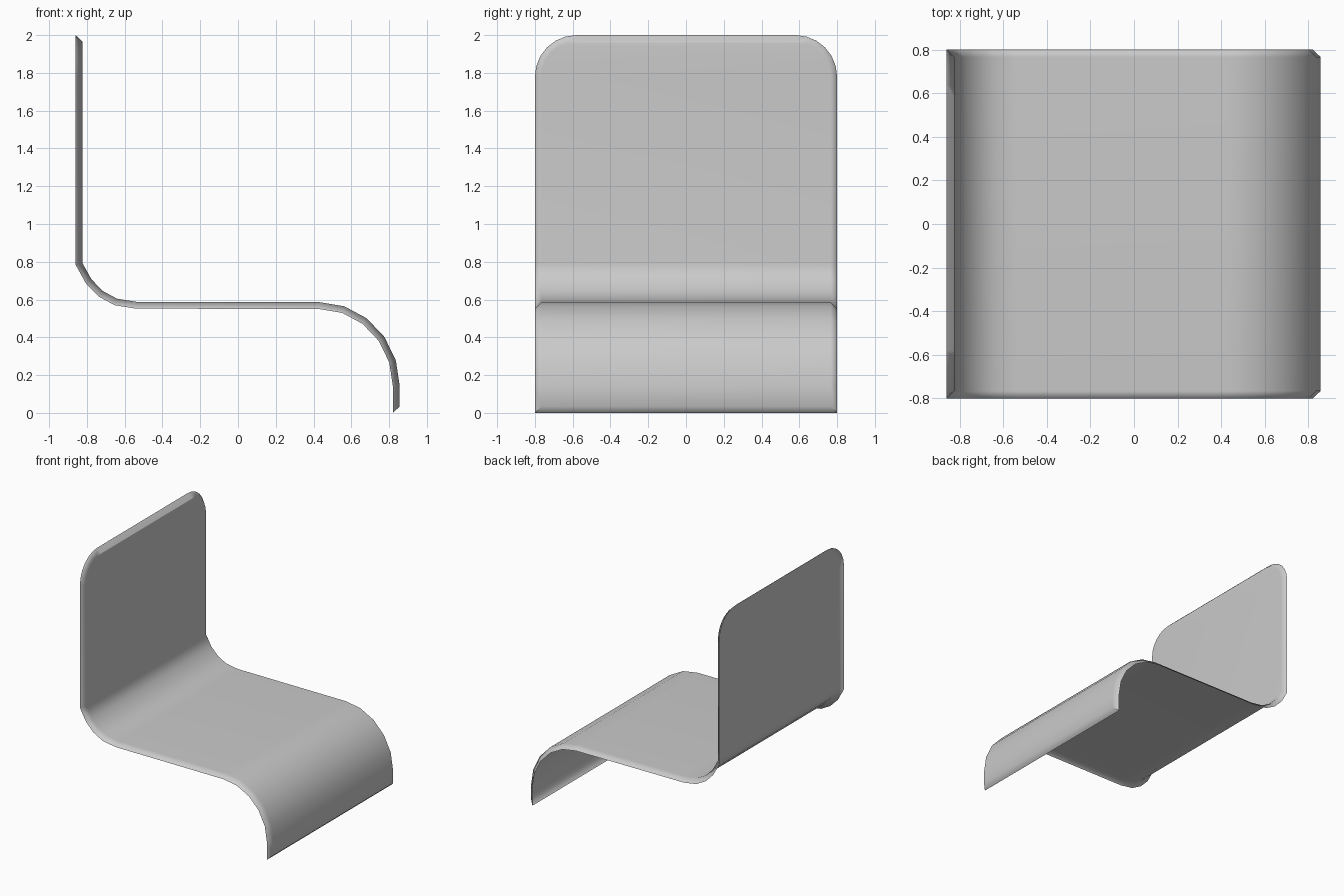
import bpy
import bmesh
from math import sin, cos, pi, radians
from mathutils import Vector

cube = bpy.data.objects.get("Cube")
if cube:
    bpy.data.objects.remove(cube, do_unlink=True)

HALF = 0.8       # half width of the sheet
DEPTH = 0.036    # depth of the turned-back rim
INSET = 0.034    # slope of the rim
R = 0.22         # corner radius at the top of the back
BACK_X = -0.86
LIP_X = 0.82

# Rows run down the rim: (profile point, half width, rim drop, inner half width)
rows = []
for i in range(7):
    a = pi / 2 * (1 - i / 6)
    rows.append((Vector((BACK_X, 2 - R + R * sin(a))), HALF - R + R * cos(a),
                 -INSET * sin(a), HALF - R + (R - INSET) * cos(a)))
# Bend from back to seat
profile = [Vector(p) for p in ((BACK_X, 0.785), (-0.805, 0.685), (-0.737, 0.616),
                               (-0.653, 0.57), (-0.54, 0.552))]
# Bend from seat to front lip, a quarter ellipse
for i in range(6):
    a = pi / 2 * (1 - i / 5)
    profile.append(Vector((0.43 + 0.39 * cos(a), 0.14 + 0.41 * sin(a))))
rows += [(p, HALF, 0, HALF - INSET) for p in profile]
rows.append((Vector((LIP_X, 0)), HALF, INSET, HALF - INSET))


def side_normal(a, b):
    d = (b - a).normalized()
    return Vector((-d.y, d.x))


# Rim edge, and the sheet standing in front of it
bm = bmesh.new()
edge, sheet = [], []
last = len(rows) - 1
for i, (p, w, drop, wi) in enumerate(rows):
    n1 = side_normal(rows[max(i - 1, 0)][0], rows[max(i, 1)][0])
    n2 = side_normal(rows[min(i, last - 1)][0], rows[min(i + 1, last)][0])
    n = (n1 + n2).normalized()
    q = p + n * DEPTH / n.dot(n1)
    edge.append([bm.verts.new((p.x, s * w, p.y)) for s in (-1, 1)])
    sheet.append([bm.verts.new((q.x, s * wi, q.y + drop)) for s in (-1, 1)])

# Single-skin sheet
for upper, lower in zip(sheet, sheet[1:]):
    bm.faces.new((upper[0], lower[0], lower[1], upper[1]))


def ring(grid):
    """Boundary loop: down one side and up the other."""
    return [row[0] for row in grid] + [row[1] for row in reversed(grid)]


# Rim turned back all the way round, open behind
inside, outside = ring(sheet), ring(edge)
for j in range(len(inside)):
    bm.faces.new((inside[j], inside[j - 1], outside[j - 1], outside[j]))

mesh = bpy.data.meshes.new("seat_shell")
bm.to_mesh(mesh)
bm.free()
shell = bpy.data.objects.new("seat_shell", mesh)
bpy.context.collection.objects.link(shell)

# Plain mid grey
grey = bpy.data.materials.new("mid_grey")
grey.use_nodes = True
colour = (0.59, 0.59, 0.59, 1)
grey.diffuse_color = colour
grey.node_tree.nodes["Principled BSDF"].inputs["Base Color"].default_value = colour
mesh.materials.append(grey)

# Soft bends and rim, flat panels
bpy.ops.object.select_all(action="DESELECT")
shell.select_set(True)
bpy.context.view_layer.objects.active = shell
bpy.ops.object.shade_smooth_by_angle(angle=radians(60))
weighted = shell.modifiers.new("flat_panels", "WEIGHTED_NORMAL")
weighted.keep_sharp = True
